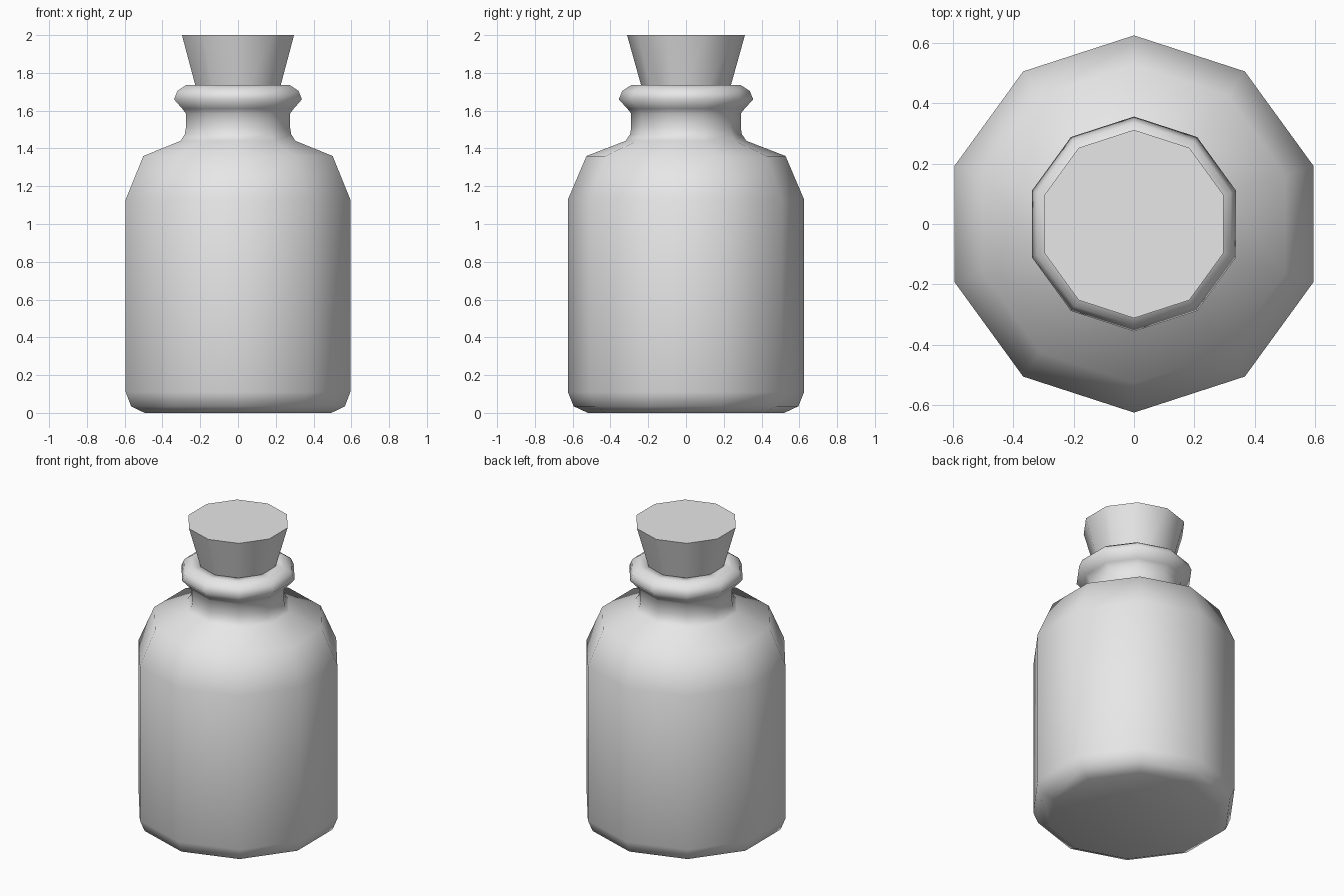
import bpy, bmesh, math

SIDES = 10

if "Cube" in bpy.data.objects:
    bpy.data.objects.remove(bpy.data.objects["Cube"], do_unlink=True)

grey = bpy.data.materials.new("plain_grey")
grey.use_nodes = True
grey.diffuse_color = (0.8, 0.8, 0.8, 1)
grey.node_tree.nodes["Principled BSDF"].inputs["Base Color"].default_value = (0.8, 0.8, 0.8, 1)


def lathe(name, profile, sharp_angle):
    """Turn (radius, height) points into a capped ten-sided solid."""
    bm = bmesh.new()
    rings = []
    for r, z in profile:
        angles = [math.pi / 2 + math.tau * i / SIDES for i in range(SIDES)]
        rings.append([bm.verts.new((r * math.cos(a), r * math.sin(a), z)) for a in angles])
    for low, high in zip(rings, rings[1:]):
        for i in range(SIDES):
            j = (i + 1) % SIDES
            bm.faces.new((low[i], low[j], high[j], high[i]))
    bm.faces.new(rings[0][::-1])
    bm.faces.new(rings[-1])
    bmesh.ops.recalc_face_normals(bm, faces=bm.faces)
    mesh = bpy.data.meshes.new(name)
    bm.to_mesh(mesh)
    bm.free()
    mesh.materials.append(grey)
    obj = bpy.data.objects.new(name, mesh)
    bpy.context.collection.objects.link(obj)
    bpy.ops.object.select_all(action="DESELECT")
    obj.select_set(True)
    bpy.context.view_layer.objects.active = obj
    bpy.ops.object.shade_smooth_by_angle(angle=math.radians(sharp_angle))
    return obj


# Bottle: rounded base, straight wall, shoulder, neck, rolled lip and mouth
lathe("bottle", [
    (0.52, 0.0), (0.595, 0.035), (0.625, 0.11),
    (0.625, 1.13), (0.527, 1.36),
    (0.32, 1.44), (0.296, 1.475), (0.29, 1.51), (0.29, 1.585),
    (0.31, 1.61), (0.356, 1.66), (0.337, 1.705), (0.29, 1.735),
    (0.235, 1.735), (0.21, 1.66),
], 75)

# Tapered stopper wedged in the mouth
lathe("stopper", [(0.2, 1.6), (0.312, 2.0)], 40)
